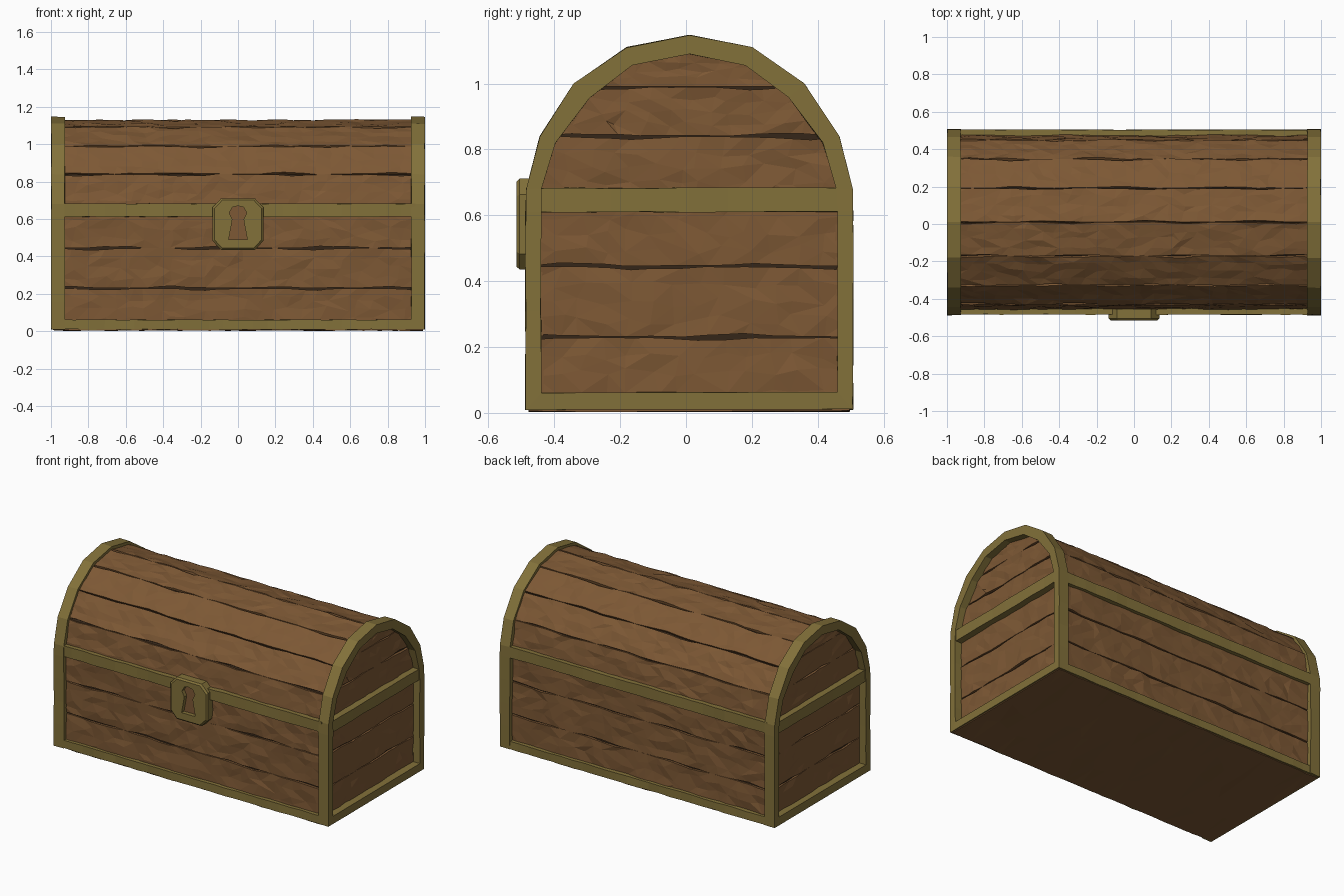
import bpy, bmesh, math, random
from mathutils import Vector

if "Cube" in bpy.data.objects:
    bpy.data.objects.remove(bpy.data.objects["Cube"])

random.seed(7)
CY = 0.01  # chest body centre in y


def material(name, rgb):
    m = bpy.data.materials.new(name)
    m.diffuse_color = (*rgb, 1)
    m.use_nodes = True
    m.node_tree.nodes["Principled BSDF"].inputs["Base Color"].default_value = m.diffuse_color
    return m


WOOD = material("brown wood", (0.205, 0.098, 0.035))
DARK = material("dark crack", (0.035, 0.019, 0.009))
BRASS = material("old brass", (0.225, 0.165, 0.042))


def finish(bm, name, mat, recalc=True):
    if recalc:
        bmesh.ops.recalc_face_normals(bm, faces=bm.faces)
    me = bpy.data.meshes.new(name)
    bm.to_mesh(me)
    bm.free()
    me.materials.append(mat)
    ob = bpy.data.objects.new(name, me)
    bpy.context.collection.objects.link(ob)
    return ob


def jit(a):
    return random.uniform(-a, a)


def loft(name, rings, mat, closed=False, wobble=0.0):
    """Skin a list of equal-length rings; closed joins last to first, otherwise caps."""
    bm = bmesh.new()
    vs = [[bm.verts.new(Vector(p) + Vector((jit(wobble), jit(wobble), jit(wobble)))) for p in r]
          for r in rings]
    n, k = len(vs), len(vs[0])
    for i in range(n if closed else n - 1):
        a, b = vs[i], vs[(i + 1) % n]
        for j in range(k):
            bm.faces.new((a[j], a[(j + 1) % k], b[(j + 1) % k], b[j]))
    if not closed:
        bm.faces.new(vs[0])
        bm.faces.new(vs[-1])
    return finish(bm, name, mat)


def bar(name, lo, hi, axis, n=14):
    """Slightly wavy metal strap between two box corners, running along axis."""
    a, b = [i for i in range(3) if i != axis]
    rings = []
    for i in range(n + 1):
        t = lo[axis] + (hi[axis] - lo[axis]) * i / n
        ring = []
        for u, v in ((lo[a], lo[b]), (hi[a], lo[b]), (hi[a], hi[b]), (lo[a], hi[b])):
            p = [0, 0, 0]
            p[axis], p[a], p[b] = t, u, v
            ring.append(p)
        rings.append(ring)
    return loft(name, rings, BRASS, wobble=0.002)


def plank(name, p00, p10, p11, p01, rough=0.005, crack=0.011):
    """Rough board: jittered patch with ragged long edges and a skirt behind."""
    p00, p10, p11, p01 = map(Vector, (p00, p10, p11, p01))
    nrm = (p10 - p00).cross(p01 - p00).normalized()
    length, height = (p10 - p00).length, ((p01 - p00).length + (p11 - p10).length) / 2
    nx, ny = max(6, round(length / 0.075)), 4
    ph = [random.uniform(0, 6.28) for _ in range(2)]
    bm = bmesh.new()
    grid = []
    for j in range(ny + 1):
        row = []
        for i in range(nx + 1):
            u, v = i / nx, j / ny
            if 0 < i < nx:
                u += jit(0.3 / nx)
            if 0 < j < ny:
                v += jit(0.3 / ny)
            else:  # crack opens and closes along the board
                wave = max(0, math.sin(u * length * 11 + ph[j // ny]))
                gap = (crack * wave * random.uniform(0.4, 1) + random.uniform(0, 0.003)) / height
                v += gap if j == 0 else -gap
            p = p00.lerp(p10, u).lerp(p01.lerp(p11, u), v)
            row.append(bm.verts.new(p + nrm * jit(rough)))
        grid.append(row)
    for j in range(ny):
        for i in range(nx):
            bm.faces.new((grid[j][i], grid[j][i + 1], grid[j + 1][i + 1], grid[j + 1][i]))
    edges = [e for e in bm.edges if e.is_boundary]
    new = bmesh.ops.extrude_edge_only(bm, edges=edges)["geom"]
    bmesh.ops.translate(bm, vec=-nrm * 0.024, verts=[g for g in new if isinstance(g, bmesh.types.BMVert)])
    bmesh.ops.triangulate(bm, faces=bm.faces)
    return finish(bm, name, WOOD, recalc=False)


# Wood cross-section (half width, height), one plank between each pair of points
half = [(0.47, 0.01), (0.47, 0.23), (0.47, 0.445), (0.47, 0.65),
        (0.44, 0.84), (0.338, 0.99), (0.182, 1.092), (0, 1.13)]
profile = [(-y, z) for y, z in half] + [(y, z) for y, z in half[-2::-1]]
XW = 0.952

# Dark core seen through the cracks
loft("dark_core", [[(x, CY + y * 0.972, 0.012 + z * 0.976) for y, z in profile] for x in (-0.938, 0.938)], DARK)

# Planks over front, lid and back
for i, ((ya, za), (yb, zb)) in enumerate(zip(profile, profile[1:])):
    ya, yb = ya + CY, yb + CY
    plank(f"shell_plank_{i + 1}", (-XW, ya, za), (XW, ya, za), (XW, yb, zb), (-XW, yb, zb))

# End planks
for s, side in ((1, "right"), (-1, "left")):
    for i, ((ya, za), (yb, zb)) in enumerate(zip(half[:6], half[1:7])):
        x = s * XW
        plank(f"{side}_end_plank_{i + 1}", (x, CY - s * ya, za), (x, CY + s * ya, za),
              (x, CY + s * yb, zb), (x, CY - s * yb, zb), crack=0.0 if i == 5 else 0.011)

# Bottom board
plank("bottom_board", (-0.99, CY + 0.488, 0.005), (0.99, CY + 0.488, 0.005),
      (0.99, CY - 0.488, 0.005), (-0.99, CY - 0.488, 0.005), rough=0.003, crack=0.006)

# Arched metal frames at both ends
outer = [(0.497, 0.01), (0.497, 0.16), (0.497, 0.31), (0.497, 0.46), (0.497, 0.61), (0.495, 0.68),
         (0.455, 0.84), (0.35, 1.0), (0.19, 1.11), (0, 1.147)]
inner = [(0.45, 0.062), (0.45, 0.16), (0.45, 0.31), (0.45, 0.46), (0.45, 0.61), (0.447, 0.68),
         (0.405, 0.82), (0.302, 0.957), (0.172, 1.055), (0, 1.09)]


def mirrored(pts):
    return [(-y, z) for y, z in pts] + pts[-2::-1]


for s, side in ((1, "right"), (-1, "left")):
    a, b = 0.926 * s, 0.9985 * s
    rings = [[(a, CY + yo, zo), (b, CY + yo, zo), (b, CY + yi, zi), (a, CY + yi, zi)]
             for (yo, zo), (yi, zi) in zip(mirrored(outer), mirrored(inner))]
    loft(f"{side}_arch_frame", rings, BRASS, closed=True, wobble=0.0015)
    lo, hi = sorted((0.93 * s, 0.994 * s))
    bar(f"{side}_rim_strap", (lo, CY - 0.47, 0.61), (hi, CY + 0.47, 0.683), 1, 8)

# Front and back straps: rim and base
for s, side in ((-1, "front"), (1, "back")):
    lo, hi = sorted((CY + s * 0.44, CY + s * 0.494))
    bar(f"{side}_rim_strap", (-0.95, lo, 0.612), (0.95, hi, 0.683), 0, 24)
    bar(f"{side}_base_strap", (-0.95, lo, 0.01), (0.95, hi, 0.062), 0, 24)

# Lock plate with keyhole
plate = [(0, -0.138), (0.09, -0.138), (0.136, -0.09), (0.136, 0), (0.136, 0.09), (0.09, 0.138), (0, 0.138)]
hole = [(0, -0.083), (0.05, -0.083), (0.038, -0.02), (0.03, 0.025), (0.047, 0.06), (0.03, 0.09), (0, 0.097)]


def lock_ring(pts, y, k=1.0):
    full = pts + [(-x, z) for x, z in pts[-2:0:-1]]
    return [(x * k, y, 0.573 + z * k) for x, z in full]


loft("lock_plate", [lock_ring(plate, -0.455), lock_ring(plate, -0.505), lock_ring(plate, -0.515, 0.93),
                    lock_ring(hole, -0.515), lock_ring(hole, -0.455)], BRASS, closed=True)
loft("keyhole_back", [lock_ring(hole, -0.47), lock_ring(hole, -0.489)], WOOD)
